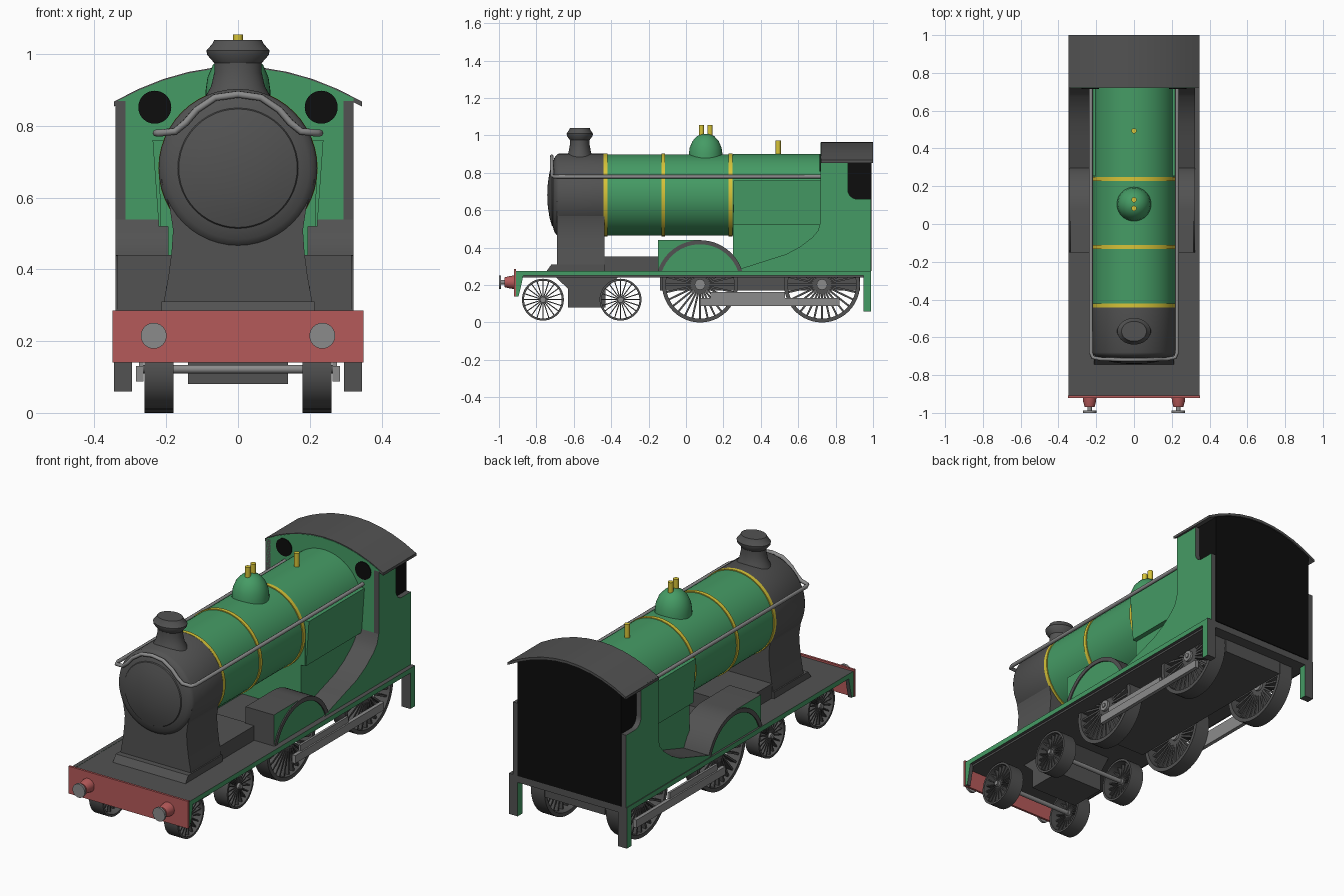
import bpy, bmesh, math
from mathutils import Matrix, Vector

cube = bpy.data.objects.get("Cube")
if cube:
    bpy.data.objects.remove(cube)


def material(name, r, g, b):
    m = bpy.data.materials.new(name)
    m.use_nodes = True
    m.diffuse_color = (r, g, b, 1)
    m.node_tree.nodes["Principled BSDF"].inputs["Base Color"].default_value = (r, g, b, 1)
    return m


GREEN = material("engine green", .06, .33, .13)
DARK = material("dark grey", .085, .085, .085)
STEEL = material("steel grey", .26, .26, .26)
BLACK = material("black", .004, .004, .004)
RED = material("beam red", .46, .1, .1)
YELLOW = material("brass yellow", .68, .55, .04)
made = []


def finish(name, bm, mats):
    bmesh.ops.recalc_face_normals(bm, faces=bm.faces)
    mesh = bpy.data.meshes.new(name)
    bm.to_mesh(mesh)
    bm.free()
    for m in mats:
        mesh.materials.append(m)
    ob = bpy.data.objects.new(name, mesh)
    bpy.context.collection.objects.link(ob)
    made.append(ob)
    return ob


def prism(name, pts, axis, a, b, mat, side=None):
    """Extrude a (y,z) outline along x, or an (x,z) outline along y; side colours the rim."""
    bm = bmesh.new()
    place = (lambda p, t: (t, p[0], p[1])) if axis == "x" else (lambda p, t: (p[0], t, p[1]))
    lo = [bm.verts.new(place(p, a)) for p in pts]
    hi = [bm.verts.new(place(p, b)) for p in pts]
    bm.faces.new(lo)
    bm.faces.new(hi)
    for i in range(len(pts)):
        j = (i + 1) % len(pts)
        bm.faces.new((lo[i], lo[j], hi[j], hi[i])).material_index = 1 if side else 0
    return finish(name, bm, [mat, side] if side else [mat])


def box(name, x, y, z, mat, side=None):
    return prism(name, [(y[0], z[0]), (y[0], z[1]), (y[1], z[1]), (y[1], z[0])],
                 "x", x[0], x[1], mat, side)


def lathe(name, profile, axis, centre, mat, seg=40, closed=False):
    """Spin a (radius, offset) profile round an axis through centre."""
    ax = {"x": Vector((1, 0, 0)), "y": Vector((0, 1, 0)), "z": Vector((0, 0, 1))}[axis]
    out = Vector((1, 0, 0)) if axis == "z" else Vector((0, 0, 1))
    c = Vector(centre)
    bm = bmesh.new()
    vs = [bm.verts.new(c + out * r + ax * t) for r, t in profile]
    es = [bm.edges.new(p) for p in zip(vs, vs[1:])]
    if closed:
        es.append(bm.edges.new((vs[-1], vs[0])))
    bmesh.ops.spin(bm, geom=vs + es, cent=c, axis=ax, angle=math.tau, steps=seg)
    bmesh.ops.remove_doubles(bm, verts=bm.verts, dist=.0001)
    return finish(name, bm, [mat])


def rod(name, r, axis, centre, a, b, mat, seg=24):
    return lathe(name, [(0, a), (r, a), (r, b), (0, b)], axis, centre, mat, seg)


def arc(cx, cz, r, a, b, n):
    return [(cx + r * math.cos(math.radians(a + (b - a) * i / n)),
             cz + r * math.sin(math.radians(a + (b - a) * i / n))) for i in range(n + 1)]


def mirrored(half):
    return half + [(-x, z) for x, z in reversed(half) if x]


# Footplate, edge valances, rear steps and buffer beam
box("footplate", (-.33, .33), (-.91, .99), (.24, .275), DARK)
valance = [(-.91, .14), (-.91, .276), (.99, .276), (.99, .25), (-.87, .25), (-.885, .18), (-.895, .14)]
box("buffer_beam", (-.35, .35), (-.92, -.908), (.14, .285), RED)
for s, side in ((1, "left"), (-1, "right")):
    prism(side + "_valance", valance, "x", s * .325, s * .346, GREEN, DARK)
    box(side + "_rear_step", (s * .295, s * .346), (.95, .99), (.06, .26), GREEN, DARK)
    lathe(side + "_buffer_shank", [(0, 0), (.036, 0), (.034, -.025), (.026, -.055), (0, -.055)],
          "y", (s * .235, -.915, .215), RED)
    rod(side + "_buffer_rod", .012, "y", (s * .235, 0, .215), -.99, -.965, STEEL)
    rod(side + "_buffer_head", .036, "y", (s * .235, 0, .215), -1, -.988, STEEL)

# Underframe and leading bogie
box("underframe", (-.175, .175), (-.14, .93), (.17, .245), DARK)
prism("bogie_frame", [(-.63, .08), (-.43, .08), (-.43, .18), (-.36, .245), (-.7, .245), (-.63, .18)],
      "x", -.14, .14, DARK)


# Spoked wheels
def wheel(name, s, y, z, r, spokes):
    lathe(name + "_tyre", [(r, .18), (r, .26), (r * .9, .26), (r * .9, .18)], "x",
          (0 if s > 0 else -.44, y, z), DARK, 48, True)
    bm = bmesh.new()
    for i in range(spokes):
        m = (Matrix.Translation((s * .23, y, z)) @ Matrix.Rotation(math.tau * i / spokes, 4, "X")
             @ Matrix.Translation((0, 0, r * .5)) @ Matrix.Diagonal((.035, r * .05, r * .86, 1)))
        bmesh.ops.create_cube(bm, size=1, matrix=m)
    finish(name + "_spokes", bm, [DARK])
    rod(name + "_hub", r * .14, "x", (s * .23, y, z), -.03, .03, STEEL)


for label, y, z, r, n in (("bogie_front", -.765, .122, .112, 20), ("bogie_rear", -.35, .122, .112, 20),
                          ("driving_front", .075, .203, .203, 28), ("driving_rear", .727, .203, .203, 28)):
    rod(label + "_axle", .012, "x", (0, y, z), -.265, .265, STEEL, 12)
    for s, side in ((1, "left"), (-1, "right")):
        wheel(f"{side}_{label}_wheel", s, y, z, r, n)

# Side rods
for s, side in ((1, "left"), (-1, "right")):
    box(side + "_coupling_rod", (s * .264, s * .284), (.075, .82), (.088, .13), STEEL)
    box(side + "_connecting_rod", (s * .264, s * .276), (.13, .53), (.13, .162), STEEL)

# Smokebox and its saddle
CZ = .682
lathe("smokebox", [(0, -.742), (.06, -.739), (.12, -.73), (.165, -.717), (.168, -.712), (.198, -.704),
                   (.214, -.692), (.221, -.68), (.221, -.43), (0, -.43)], "y", (0, 0, CZ), DARK, 48)
prism("saddle", mirrored([(.21, .275), (.205, .32), (.194, .38), (.185, .45), (.181, .51), (.19, .57),
                          (.214, .65)]), "y", -.69, -.435, DARK)
prism("saddle_flange", [(-.745, .275), (-.72, .31), (-.435, .31), (-.435, .275)], "x", -.213, .213, DARK)
box("frame_cover", (-.2, .2), (-.44, -.14), (.275, .352), DARK)

# Boiler, bands and firebox
rod("boiler", .217, "y", (0, 0, CZ), -.435, .26, GREEN, 48)
for i, y in enumerate((-.431, -.122, .238)):
    rod(f"boiler_band_{i + 1}", .222, "y", (0, 0, CZ), y - .01, y + .01, YELLOW, 48)
prism("firebox", [(.195, .275), (.195, .52), (.217, .52)] + arc(0, CZ, .219, 0, 180, 28)
      + [(-.217, .52), (-.195, .52), (-.195, .275)], "y", .25, .725, GREEN)
for s, side in ((1, "left"), (-1, "right")):
    prism(side + "_firebox_panel", [(s * .205, .52), (s * .221, .52), (s * .238, .76), (s * .205, .76)],
          "y", .255, .725, GREEN)

# Chimney, dome, whistles
chimney = lathe("chimney", [(.1, -.05), (.092, -.02), (.075, .01), (.066, .05), (.066, .075), (.086, .098),
                            (.088, .11), (.072, .128), (.066, .14), (0, .14)], "z", (0, 0, 0), DARK)
chimney.scale.y = .8
chimney.location = (0, -.568, .9)
lathe("dome", [(.092, .84), (.09, .9), (.085, .935), (.07, .97), (.045, .997), (.02, 1.007), (0, 1.009)],
      "z", (0, .105, 0), GREEN)
for i, (y, a, b) in enumerate(((.083, .99, 1.055), (.128, .99, 1.055), (.493, .89, .972))):
    rod(f"whistle_{i + 1}", .014, "z", (0, y, 0), a, b, YELLOW, 12)

# Splashers: boxed front, rounded rear, with a raised arch on the outer face
splash = [(-.15, .275), (-.15, .44)] + arc(.075, .203, .237, 90, 18, 12)
arch = arc(.075, .203, .237, 18, 162, 24) + arc(.075, .203, .215, 160, 20, 24)
slope = [(.26, .275), (.315, .295), (.44, .335), (.535, .365), (.61, .405), (.675, .455),
         (.705, .49), (.722, .545), (.722, .275)]
wall = ([(.72, .275), (.72, .87), (.865, .87), (.865, .71)] + arc(.915, .71, .05, 180, 270, 6)[1:]
        + [(.99, .66), (.99, .275)])
for side, inner, outer in (("left", .15, .322), ("right", -.15, -.342)):
    s = 1 if outer > 0 else -1
    prism(side + "_front_splasher", splash, "x", inner, outer - s * .006, GREEN, DARK)
    prism(side + "_splasher_arch", arch, "x", outer - s * .02, outer, DARK)
    prism(side + "_rear_splasher", slope, "x", inner, outer, GREEN, DARK)
    prism(side + "_cab_wall", wall, "x", outer - s * .028, outer, GREEN, DARK)


# Cab front, dark interior and curved roof
def crown(x):
    return .966 - .096 * (x / .342) ** 2


def crown_line(a, b, lift, n=10):
    return [(a + (b - a) * i / n, crown(a + (b - a) * i / n) + lift) for i in range(n + 1)]


prism("cab_front", [(-.342, .275)] + crown_line(-.342, .322, -.004) + [(.322, .275)], "y", .72, .74, GREEN)
prism("cab_interior", [(-.313, .276)] + crown_line(-.313, .293, -.004) + [(.293, .276)],
      "y", .739, .993, BLACK)
prism("cab_roof", crown_line(-.346, .346, 0) + crown_line(.346, -.346, -.014), "y", .722, 1, DARK)
for s, side in ((1, "left"), (-1, "right")):
    rod(side + "_cab_window", .046, "y", (s * .232, 0, .852), .715, .722, BLACK, 32)

# Handrail running along both sides and over the smokebox door
half = [(.228, .72, .78), (.228, -.68, .78), (.218, -.706, .78), (.175, -.715, .785), (.145, -.716, .81),
        (.115, -.717, .845), (.064, -.718, .879)]
path = half + [(0, -.718, .888)] + [(-x, y, z) for x, y, z in reversed(half)]
curve = bpy.data.curves.new("handrail", "CURVE")
curve.dimensions = "3D"
curve.bevel_depth = .01
curve.bevel_resolution = 2
curve.use_fill_caps = True
line = curve.splines.new("POLY")
line.points.add(len(path) - 1)
for p, co in zip(line.points, path):
    p.co = (*co, 1)
curve.materials.append(STEEL)
rail = bpy.data.objects.new("handrail", curve)
bpy.context.collection.objects.link(rail)

# Smooth the round parts, keeping edges sharp
bpy.ops.object.select_all(action="DESELECT")
for ob in made:
    ob.select_set(True)
bpy.context.view_layer.objects.active = made[0]
bpy.ops.object.shade_smooth_by_angle(angle=math.radians(32))
